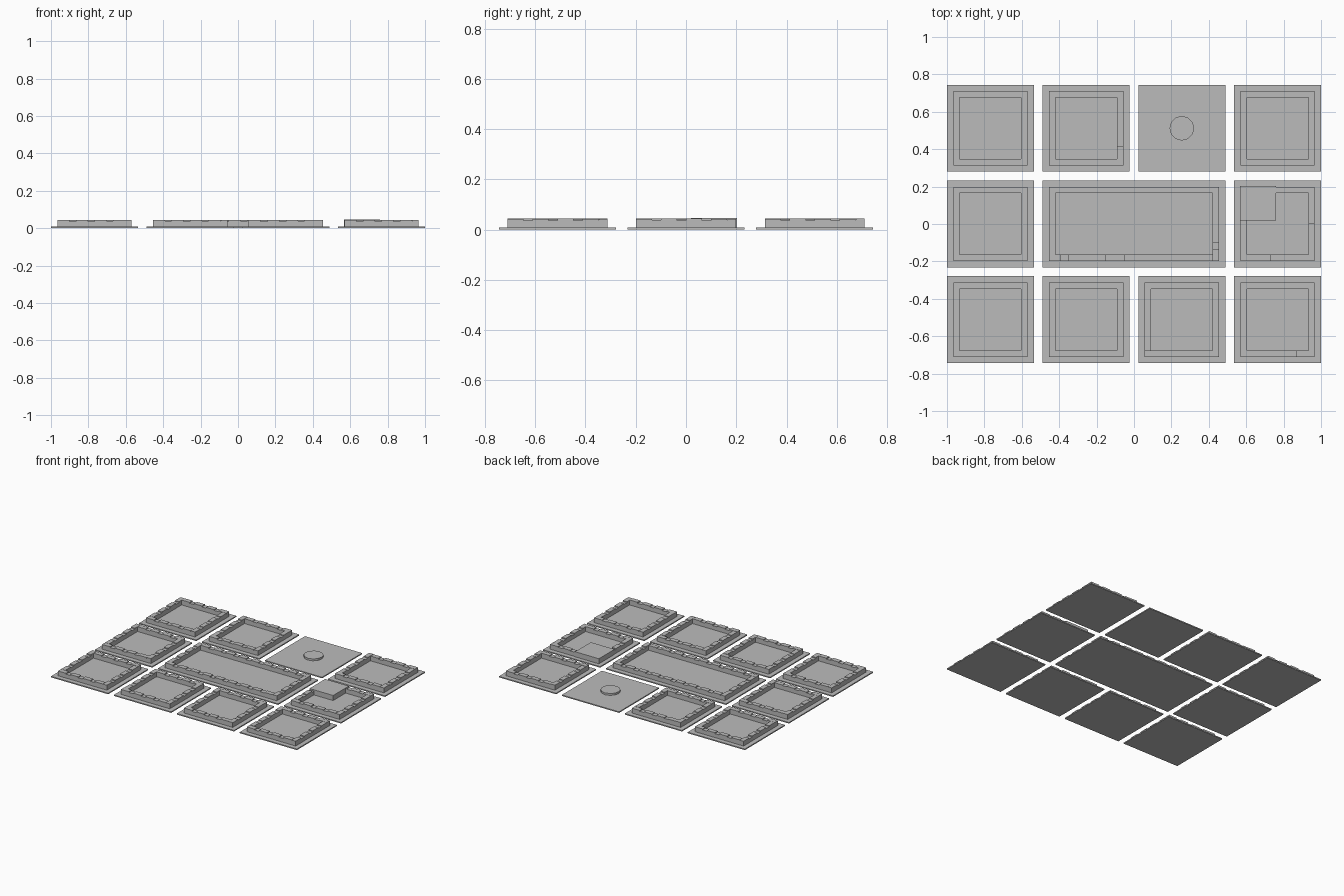
import bpy, bmesh, random
from mathutils import Matrix

if "Cube" in bpy.data.objects:
    bpy.data.objects.remove(bpy.data.objects["Cube"])

random.seed(4)
T, P = 0.465, 0.5117          # tile size, tile pitch
INSET, W = 0.034, 0.034       # border around wall, wall width
BASE, LOW = 0.008, 0.037      # plate top, wall top between raised blocks

stone = bpy.data.materials.new("grey")
stone.diffuse_color = (0.5, 0.5, 0.5, 1)
stone.use_nodes = True
stone.node_tree.nodes["Principled BSDF"].inputs["Base Color"].default_value = stone.diffuse_color


def box(bm, x0, x1, y0, y1, z0, z1):
    x0, x1 = min(x0, x1), max(x0, x1)
    y0, y1 = min(y0, y1), max(y0, y1)
    m = Matrix.Translation(((x0 + x1) / 2, (y0 + y1) / 2, (z0 + z1) / 2))
    m = m @ Matrix.Diagonal((x1 - x0, y1 - y0, z1 - z0, 1))
    bmesh.ops.create_cube(bm, size=1, matrix=m)


def finish(bm, name):
    me = bpy.data.meshes.new(name)
    bm.to_mesh(me)
    bm.free()
    me.materials.append(stone)
    ob = bpy.data.objects.new(name, me)
    bpy.context.collection.objects.link(ob)
    return ob


def plate(x, y, w, name):
    bm = bmesh.new()
    box(bm, x, x + w, y, y + T, 0, BASE)
    finish(bm, name)


def wall_run(bm, px, py, dx, dy, length):
    """One side of the rim: a low strip with raised blocks, inside is to the left."""
    nx, ny = -dy, dx

    def piece(a, b, z0, z1):
        box(bm, px + dx * a, px + dx * b + nx * W,
            py + dy * a, py + dy * b + ny * W, z0, z1)

    end = length - W
    n = round(length / 0.1)
    step = length / n
    for k in range(n):
        a, b = k * step, min((k + 1) * step, end)
        mid = min(a + 0.064, end)
        if mid > a:
            piece(a, mid, BASE, random.uniform(0.0425, 0.0445))
        if b > mid:
            piece(mid, b, BASE, LOW + random.uniform(-0.001, 0.002))


def rim(x, y, w, name):
    x0, x1, y0, y1 = x + INSET, x + w - INSET, y + INSET, y + T - INSET
    bm = bmesh.new()
    wall_run(bm, x0, y0, 1, 0, x1 - x0)
    wall_run(bm, x1, y0, 0, 1, y1 - y0)
    wall_run(bm, x1, y1, -1, 0, x1 - x0)
    wall_run(bm, x0, y1, 0, -1, y1 - y0)
    finish(bm, name)


# tile plates and their block rims
for r in range(3):
    for c in range(4):
        if r == 1 and c == 2:
            continue                       # covered by the double tile
        x, y = -1 + c * P, -0.744 + r * P
        w = T + P if (r == 1 and c == 1) else T
        plate(x, y, w, f"tile_plate_{r}_{c}")
        if r == 2 and c == 2:
            # open plaza with a low round disc
            bm = bmesh.new()
            bmesh.ops.create_cone(
                bm, cap_ends=True, segments=12, radius1=0.066, radius2=0.066,
                depth=0.014, matrix=Matrix.Translation((x + T / 2, y + T / 2, BASE + 0.007)))
            finish(bm, "plaza_disc")
        else:
            rim(x, y, w, f"block_rim_{r}_{c}")

# solid corner block on the right middle tile
bm = bmesh.new()
box(bm, 0.567, 0.76, 0.02, 0.202, BASE, 0.0455)
finish(bm, "corner_block")
